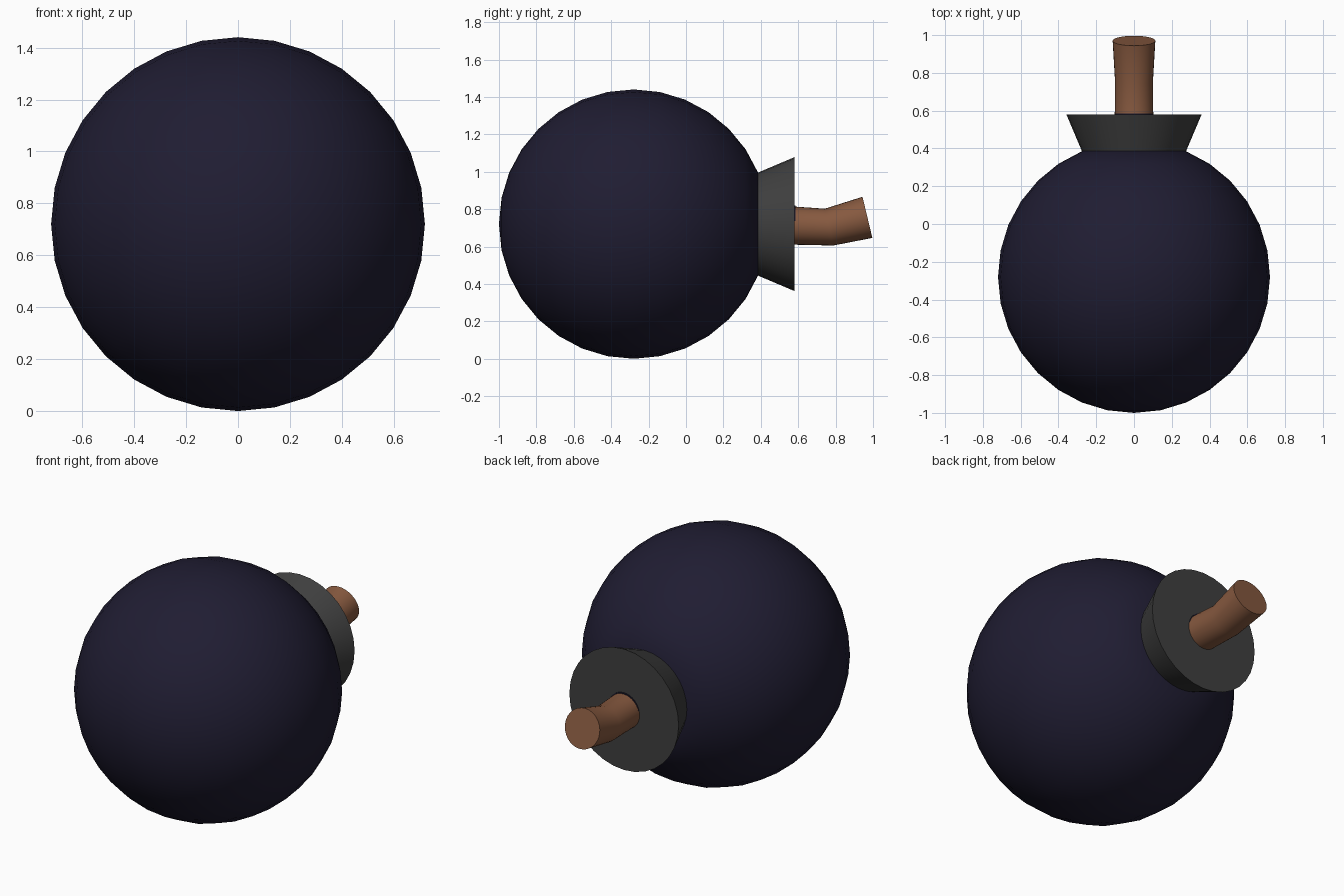
import bpy
from math import sin, cos, pi, radians

if "Cube" in bpy.data.objects:
    bpy.data.objects.remove(bpy.data.objects["Cube"])

SIDES = 32
R, CY, CZ = 0.72, -0.28, 0.72   # ball radius and centre


def material(name, rgb):
    m = bpy.data.materials.new(name)
    m.diffuse_color = (*rgb, 1)
    m.use_nodes = True
    m.node_tree.nodes["Principled BSDF"].inputs["Base Color"].default_value = m.diffuse_color
    return m


def loft(name, rings, mat, cap_start=True, cap_end=True, tip=None):
    """Skin circles (y, z, radius, tilt about x) running along +y; tip is an optional pole at the start."""
    verts, faces = [], []
    for y, z, r, tilt in rings:
        for i in range(SIDES):
            a = 2 * pi * i / SIDES
            u, v = r * sin(a), r * cos(a)
            verts.append((u, y - v * sin(tilt), z + v * cos(tilt)))
    for k in range(len(rings) - 1):
        for i in range(SIDES):
            j = (i + 1) % SIDES
            a, b = k * SIDES, (k + 1) * SIDES
            faces.append((a + i, b + i, b + j, a + j))
    last = (len(rings) - 1) * SIDES
    if tip:
        verts.append(tip)
        p = len(verts) - 1
        faces += [(p, i, (i + 1) % SIDES) for i in range(SIDES)]
    elif cap_start:
        faces.append(tuple(range(SIDES)))
    if cap_end:
        faces.append(tuple(last + i for i in reversed(range(SIDES))))
    me = bpy.data.meshes.new(name)
    me.from_pydata(verts, [], faces)
    me.materials.append(mat)
    ob = bpy.data.objects.new(name, me)
    bpy.context.collection.objects.link(ob)
    bpy.ops.object.select_all(action='DESELECT')
    ob.select_set(True)
    bpy.context.view_layer.objects.active = ob
    bpy.ops.object.mode_set(mode='EDIT')
    bpy.ops.mesh.select_all(action='SELECT')
    bpy.ops.mesh.normals_make_consistent(inside=False)
    bpy.ops.object.mode_set(mode='OBJECT')
    bpy.ops.object.shade_smooth_by_angle(angle=radians(30))
    return ob


navy = material("navy", (0.014, 0.012, 0.032))
dark = material("dark_grey", (0.05, 0.05, 0.05))
brown = material("brown", (0.24, 0.10, 0.05))

# Ball: poles along y, ending at the ring where the collar begins
ball = [(CY - R * cos(k * pi / 16), CZ, R * sin(k * pi / 16), 0) for k in range(1, 15)]
loft("ball", ball, navy, tip=(0, CY - R, CZ))

# Flared collar
loft("collar", [(ball[-1][0], CZ, ball[-1][2], 0), (0.58, CZ, 0.358, 0)], dark)

# Thin socket where the fuse enters the collar
loft("socket", [(0.57, CZ, 0.1, 0), (0.585, CZ, 0.1, 0)], navy)

# Bent fuse
loft("fuse", [(0.575, 0.712, 0.102, 0),
              (0.765, 0.704, 0.101, radians(13)),
              (0.970, 0.756, 0.113, radians(13.5))], brown)
